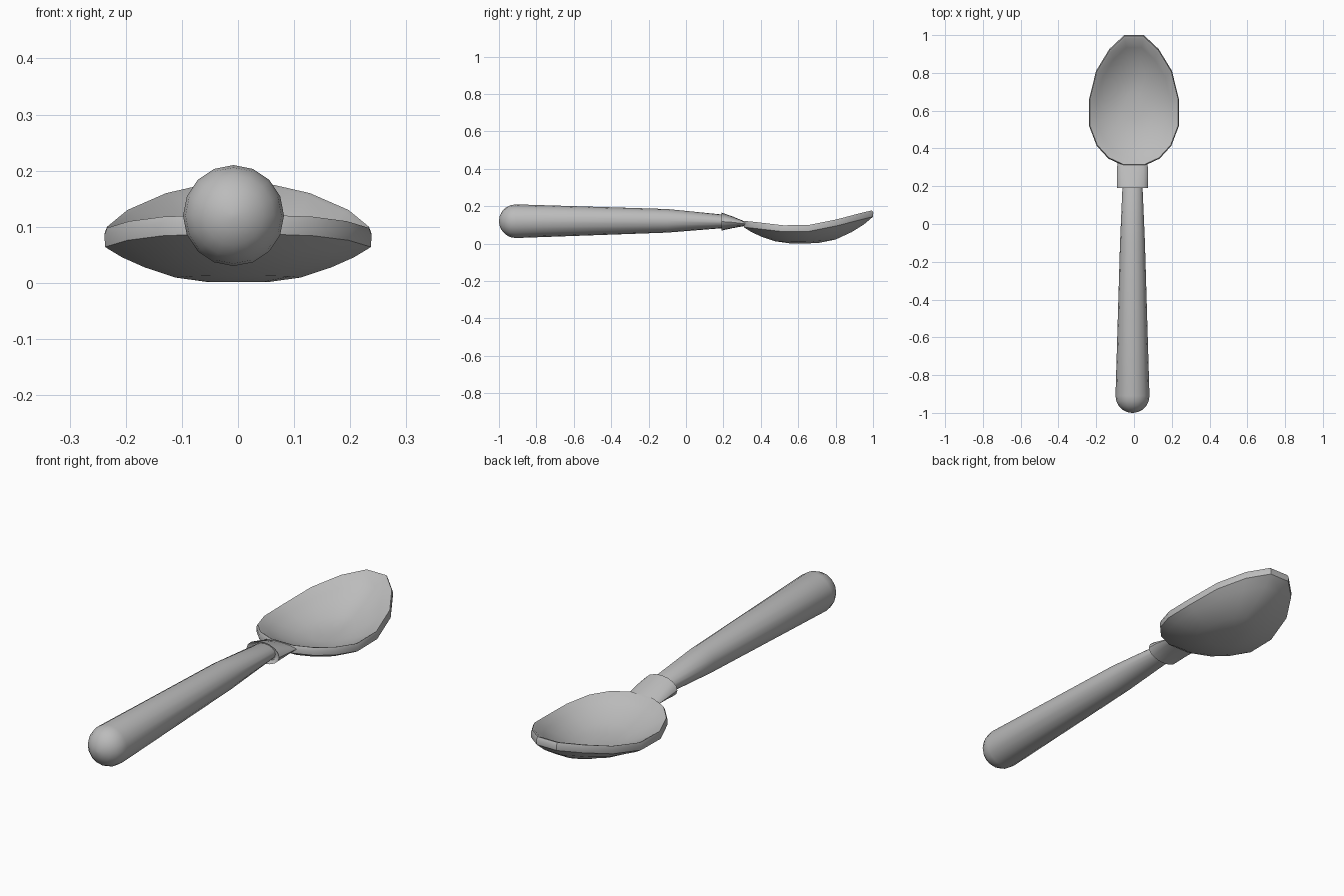
import bpy
from math import sin, cos, pi, radians

cube = bpy.data.objects.get("Cube")
if cube:
    bpy.data.objects.remove(cube, do_unlink=True)

metal = bpy.data.materials.new("grey metal")
metal.use_nodes = True
GREY = (0.5, 0.5, 0.5, 1)
metal.diffuse_color = GREY
metal.node_tree.nodes["Principled BSDF"].inputs["Base Color"].default_value = GREY


def loft(name, rings, angle):
    """Skin a list of equal point rings, close both ends and shade by angle."""
    n = len(rings[0])
    verts = [p for ring in rings for p in ring]
    faces = [(r * n + i, r * n + (i + 1) % n, (r + 1) * n + (i + 1) % n, (r + 1) * n + i)
             for r in range(len(rings) - 1) for i in range(n)]
    faces += [tuple(reversed(range(n))), tuple(range(len(verts) - n, len(verts)))]
    mesh = bpy.data.meshes.new(name)
    mesh.from_pydata(verts, [], faces)
    mesh.materials.append(metal)
    obj = bpy.data.objects.new(name, mesh)
    bpy.context.collection.objects.link(obj)
    bpy.ops.object.select_all(action="DESELECT")
    obj.select_set(True)
    bpy.context.view_layer.objects.active = obj
    bpy.ops.object.mode_set(mode="EDIT")
    bpy.ops.mesh.select_all(action="SELECT")
    bpy.ops.mesh.normals_make_consistent(inside=False)
    bpy.ops.object.mode_set(mode="OBJECT")
    bpy.ops.object.shade_smooth_by_angle(angle=radians(angle))
    return obj


def ellipse(y, rx, rz, z, sides=16, x=-0.008):
    return [(x + rx * sin(2 * pi * i / sides), y, z + rz * cos(2 * pi * i / sides))
            for i in range(sides)]


# Handle: rounded butt, long taper, flattened neck
butt = [(-0.91 - 0.09 * cos(a), 0.09 * sin(a)) for a in [k * pi / 10 for k in (0.2, 1, 2, 3, 4, 5)]]
rings = [ellipse(y, r, r, 0.12) for y, r in butt]
rings += [ellipse(-0.1, 0.066, 0.063, 0.122),
          ellipse(0.2, 0.053, 0.036, 0.119),
          ellipse(0.29, 0.045, 0.012, 0.108)]
loft("handle", rings, 40)

# Collar: wide sleeve that flattens towards the bowl
loft("collar", [ellipse(0.205, 0.062, 0.038, 0.119), ellipse(0.19, 0.082, 0.048, 0.118),
                ellipse(0.25, 0.083, 0.031, 0.114), ellipse(0.325, 0.08, 0.009, 0.105)], 40)

# Bowl outline, right half from tip to heel, with rim height
half = [(0.05, 1.0, 0.178), (0.13, 0.925, 0.16), (0.2, 0.81, 0.13), (0.237, 0.66, 0.1),
        (0.237, 0.52, 0.098), (0.197, 0.415, 0.11), (0.135, 0.347, 0.118), (0.055, 0.31, 0.121)]
outline = half + [(-x, y, z) for x, y, z in reversed(half)]
MID_Y = 0.62


def bowl_ring(scale, drop, floor, weight):
    """Scale the outline inwards and blend its height towards the floor."""
    return [(x * scale, MID_Y + (y - MID_Y) * scale, floor + (z - drop - floor) * weight)
            for x, y, z in outline]


profile = [(1, 1), (0.87, 0.71), (0.7, 0.43), (0.47, 0.15), (0.22, 0.02)]
outer = [bowl_ring(s, 0.034, 0.0, w) for s, w in reversed(profile)]
inner = [bowl_ring(s * 0.95, 0.004, 0.033, w) for s, w in profile]
loft("bowl", outer + [bowl_ring(1.004, 0.012, 0, 1), bowl_ring(0.985, 0, 0, 1)] + inner, 35)
